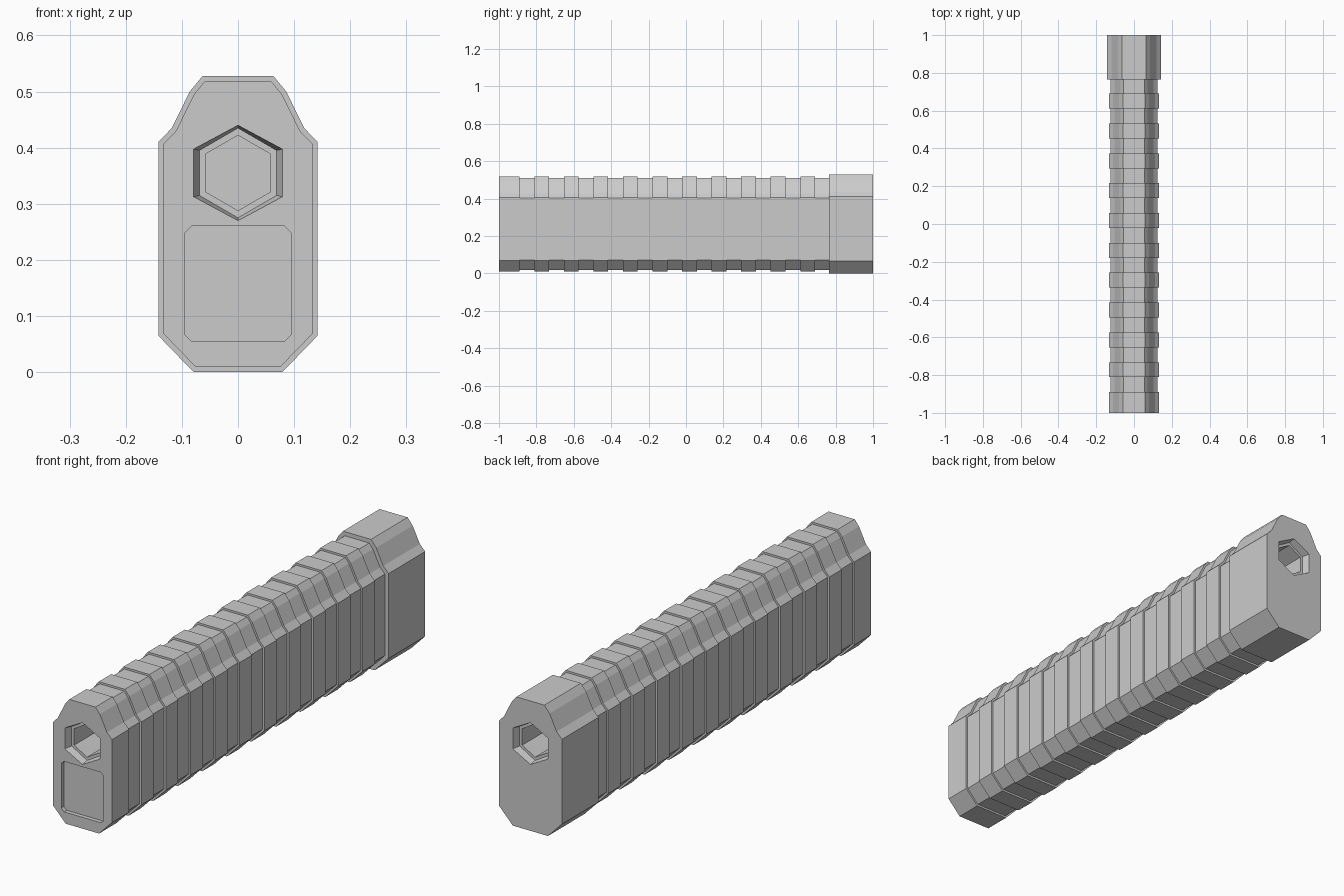
import bpy, bmesh
from math import sin, cos, radians
from mathutils import Vector

cube = bpy.data.objects.get("Cube")
if cube:
    bpy.data.objects.remove(cube, do_unlink=True)

metal = bpy.data.materials.new("plain grey")
metal.use_nodes = True
grey = (0.6, 0.6, 0.6, 1)
metal.diffuse_color = grey
metal.node_tree.nodes["Principled BSDF"].inputs["Base Color"].default_value = grey

# Right half of the cross-section, bottom to top, then mirrored
HALF = [(0.079, 0), (0.142, 0.065), (0.142, 0.41), (0.118, 0.435), (0.086, 0.5), (0.063, 0.528)]
OUTLINE = [Vector(p) for p in HALF] + [Vector((-x, z)) for x, z in reversed(HALF)]


def inset(points, d):
    """Move every side of a counter-clockwise outline inwards by d."""
    result = []
    for i, p in enumerate(points):
        a = (p - points[i - 1]).normalized()
        b = (points[(i + 1) % len(points)] - p).normalized()
        na, nb = Vector((-a.y, a.x)), Vector((-b.y, b.x))
        result.append(p + (na + nb) * d / (1 + na.dot(nb)))
    return result


def hexagon(half_width, radius, z=0.355):
    angles = [radians(30 + 60 * i) for i in range(6)]
    return [Vector((half_width * cos(a) / cos(radians(30)), z + radius * sin(a))) for a in angles]


def loft(name, sections):
    """Skin a list of (y, outline) sections and cap both ends."""
    bm = bmesh.new()
    rings = [[bm.verts.new((p.x, y, p.y)) for p in pts] for y, pts in sections]
    for r, s in zip(rings, rings[1:]):
        for i in range(len(r)):
            bm.faces.new((r[i - 1], r[i], s[i], s[i - 1]))
    bm.faces.new(rings[0])
    bm.faces.new(rings[-1])
    bmesh.ops.recalc_face_normals(bm, faces=bm.faces)
    mesh = bpy.data.meshes.new(name)
    bm.to_mesh(mesh)
    bm.free()
    mesh.materials.append(metal)
    obj = bpy.data.objects.new(name, mesh)
    bpy.context.collection.objects.link(obj)
    return obj


def cut(target, cutter):
    mod = target.modifiers.new(cutter.name, "BOOLEAN")
    mod.operation = "DIFFERENCE"
    mod.solver = "EXACT"
    mod.object = cutter
    cutter.hide_render = True
    cutter.hide_set(True)


def bore(name, side):
    """Tapered hexagonal mouth, flat ledge and narrower bore."""
    mouth, ledge, inner = hexagon(0.079, 0.085), hexagon(0.069, 0.08), hexagon(0.058, 0.067)
    steps = [(1.02, mouth), (1, mouth), (0.97, ledge), (0.97, inner), (0.8, inner)]
    return loft(name, [(side * y, pts) for y, pts in steps])


# Ribbed body: shallow grooves at an even pitch
rib, groove = inset(OUTLINE, 0.009), inset(OUTLINE, 0.017)
sections = [(-1, rib)]
for k in range(11):
    start = -0.89 + 0.158 * k
    sections += [(start, rib), (start, groove), (start + 0.079, groove)]
    if k < 10:
        sections.append((start + 0.079, rib))
body = loft("ribbed_body", sections)

# Plain rear block
rear = loft("rear_block", [(0.765, OUTLINE), (1, OUTLINE)])

# Hexagonal openings at both ends
cut(body, bore("front_bore_cutter", -1))
cut(rear, bore("rear_bore_cutter", 1))

# Shallow panel recess with clipped corners under the front opening
c = 0.012
quarter = [(0.095 - c, 0.055), (0.095, 0.055 + c), (0.095, 0.26 - c), (0.095 - c, 0.26)]
panel = [Vector(p) for p in quarter] + [Vector((-x, z)) for x, z in reversed(quarter)]
cut(body, loft("front_panel_cutter", [(-1.02, panel), (-0.983, panel)]))
